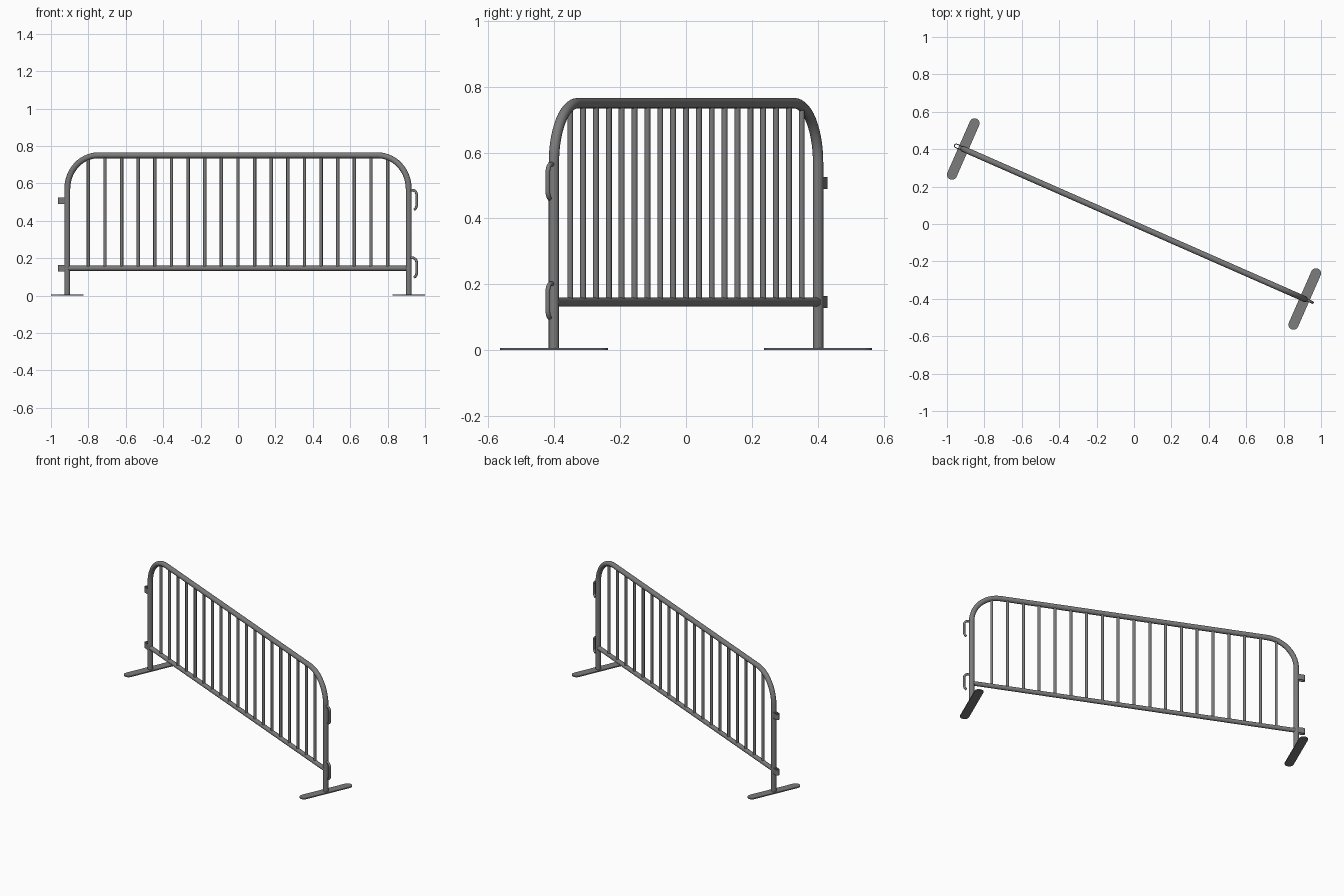
import bpy, bmesh, math
from mathutils import Vector, Matrix

if "Cube" in bpy.data.objects:
    bpy.data.objects.remove(bpy.data.objects["Cube"])

# The barrier is built along local X, then turned about Z
TURN = Matrix.Rotation(-math.atan2(0.401, 0.9125), 4, 'Z')
HALF = 0.997            # centre to post
POST_R, TOP_Z, BEND, RAIL_Z = 0.0158, 0.75, 0.18, 0.146

steel = bpy.data.materials.new("grey steel")
steel.diffuse_color = (0.2, 0.2, 0.2, 1)
steel.use_nodes = True
steel.node_tree.nodes["Principled BSDF"].inputs["Base Color"].default_value = steel.diffuse_color


def finish(name, bm):
    bmesh.ops.recalc_face_normals(bm, faces=bm.faces)
    bm.transform(TURN)
    me = bpy.data.meshes.new(name)
    bm.to_mesh(me)
    bm.free()
    me.polygons.foreach_set("use_smooth", [True] * len(me.polygons))
    me.set_sharp_from_angle(angle=math.radians(40))
    me.materials.append(steel)
    ob = bpy.data.objects.new(name, me)
    bpy.context.collection.objects.link(ob)
    return ob


def circle(r, n=16):
    return [(r * math.cos(2 * math.pi * i / n), r * math.sin(2 * math.pi * i / n)) for i in range(n)]


def arc(cx, cz, r, a0, a1, n):
    return [(cx + r * math.cos(math.radians(a0 + (a1 - a0) * i / n)),
             cz + r * math.sin(math.radians(a0 + (a1 - a0) * i / n))) for i in range(n + 1)]


def sweep(bm, path, section, normal):
    """Sweep a closed section along a planar path; normal is the plane's normal."""
    path, normal = [Vector(p) for p in path], Vector(normal)
    rings = []
    for i, p in enumerate(path):
        t = (path[min(i + 1, len(path) - 1)] - path[max(i - 1, 0)]).normalized()
        side = t.cross(normal)
        rings.append([bm.verts.new(p + side * a + normal * b) for a, b in section])
    n = len(section)
    for r0, r1 in zip(rings, rings[1:]):
        for k in range(n):
            bm.faces.new((r0[k], r0[(k + 1) % n], r1[(k + 1) % n], r1[k]))
    bm.faces.new(rings[0])
    bm.faces.new(rings[-1][::-1])


Y, Z = (0, 1, 0), (0, 0, 1)

# Bent outer tube: both posts and the top rail
bm = bmesh.new()
c = HALF - BEND
prof = ([(-HALF, 0.003)] + arc(-c, TOP_Z - BEND, BEND, 180, 90, 14)
        + arc(c, TOP_Z - BEND, BEND, 90, 0, 14) + [(HALF, 0.003)])
sweep(bm, [(x, 0, z) for x, z in prof], circle(POST_R, 20), Y)
finish("outer_frame", bm)

# Bottom rail
bm = bmesh.new()
sweep(bm, [(-HALF, 0, RAIL_Z), (HALF, 0, RAIL_Z)], circle(0.0138), Y)
finish("bottom_rail", bm)

# Upright bars, their tops following the bend
bm = bmesh.new()
for i in range(-9, 10):
    x = i * 0.0971
    d = max(0, abs(x) - c)
    top = TOP_Z - BEND + math.sqrt(BEND ** 2 - d ** 2)
    sweep(bm, [(x, 0, RAIL_Z), (x, 0, top)], circle(0.009, 12), Y)
finish("upright_bars", bm)

# Flat feet with rounded ends
for name, x in (("left_foot", -HALF), ("right_foot", HALF)):
    bm = bmesh.new()
    outline = arc(0, 0.15, 0.027, 0, 180, 12) + arc(0, -0.15, 0.027, 180, 360, 12)
    face = bm.faces.new([bm.verts.new((x + a, b, 0)) for a, b in outline])
    ext = bmesh.ops.extrude_face_region(bm, geom=[face])
    bmesh.ops.translate(bm, vec=(0, 0, 0.007),
                        verts=[v for v in ext["geom"] if isinstance(v, bmesh.types.BMVert)])
    finish(name, bm)

for level, z in (("lower", RAIL_Z), ("upper", RAIL_Z + 0.362)):
    # Strap loops on the left post
    bm = bmesh.new()
    w, h = 0.0025, 0.018
    strap = [(-HALF, 0.010)] + arc(-1.038, 0, 0.010, 90, 270, 10) + [(-HALF, -0.010)]
    sweep(bm, [(x, y, z) for x, y in strap], [(-w, -h), (w, -h), (w, h), (-w, h)], Z)
    finish(level + "_loop", bm)

    # Hanging hooks on the right post
    bm = bmesh.new()
    t = z + 0.056
    hook = ([(HALF, t)] + arc(1.019, t - 0.024, 0.024, 90, 0, 8)
            + arc(1.019, t - 0.082, 0.024, 0, -65, 6))
    sweep(bm, [(x, 0, zz) for x, zz in hook], circle(0.007, 12), Y)
    finish(level + "_hook", bm)
